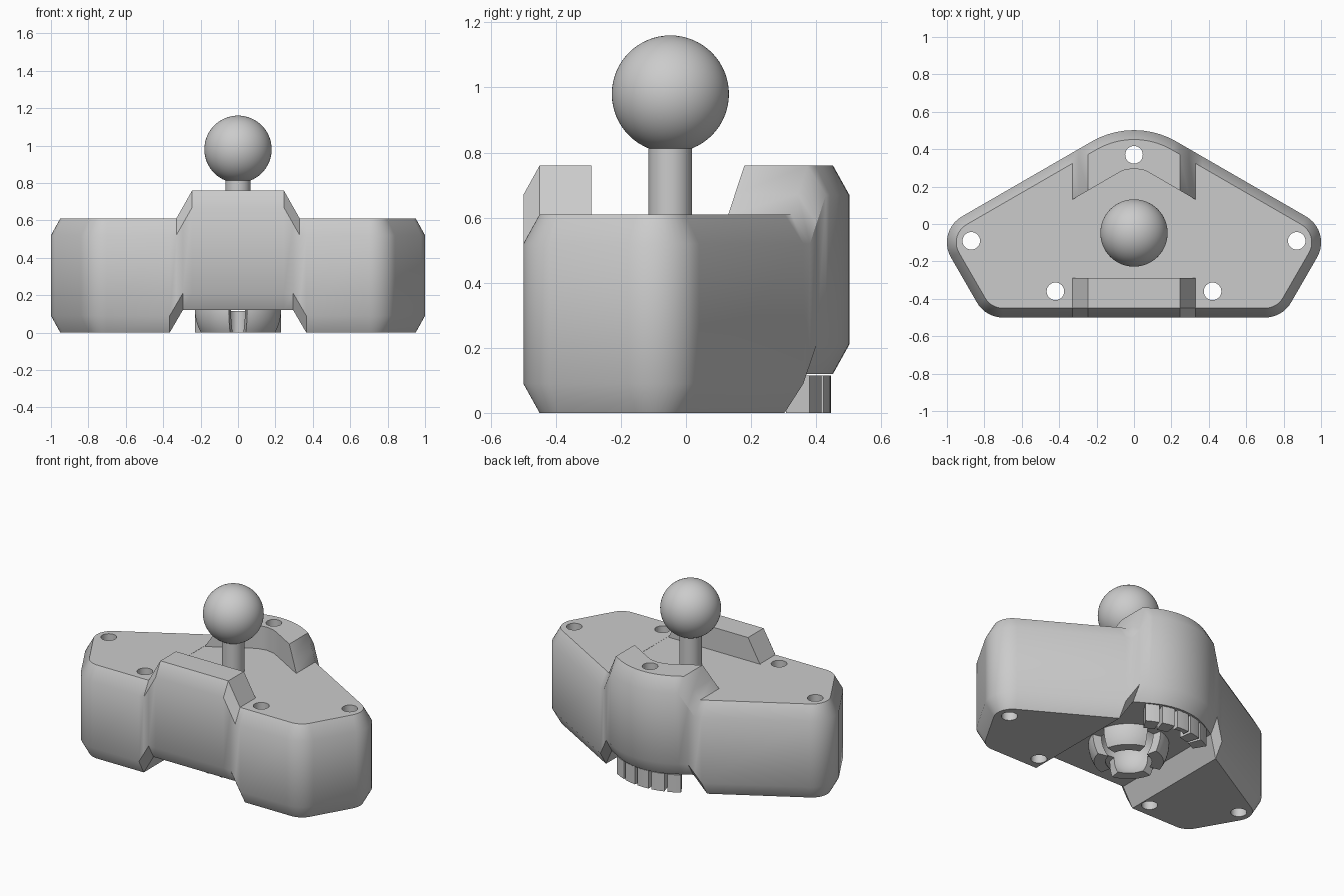
import bpy, bmesh
from math import radians, sin, cos, sqrt
from mathutils import Vector

if "Cube" in bpy.data.objects:
    bpy.data.objects.remove(bpy.data.objects["Cube"])

grey = bpy.data.materials.new("plain grey")
grey.use_nodes = True
grey.diffuse_color = (0.6, 0.6, 0.6, 1)
grey.node_tree.nodes["Principled BSDF"].inputs["Base Color"].default_value = (0.6, 0.6, 0.6, 1)

BALL_Y = -0.048


def to_object(name, bm):
    bmesh.ops.recalc_face_normals(bm, faces=bm.faces[:])
    mesh = bpy.data.meshes.new(name)
    bm.to_mesh(mesh)
    bm.free()
    ob = bpy.data.objects.new(name, mesh)
    ob.data.materials.append(grey)
    bpy.context.collection.objects.link(ob)
    return ob


def loft(rings):
    """Closed solid through rings of equal point count."""
    bm = bmesh.new()
    loops = [[bm.verts.new(p) for p in ring] for ring in rings]
    n = len(loops[0])
    for a, b in zip(loops, loops[1:]):
        for i in range(n):
            j = (i + 1) % n
            bm.faces.new((a[i], a[j], b[j], b[i]))
    bm.faces.new(loops[0][::-1])
    bm.faces.new(loops[-1])
    return bm


def prism(points, z0, z1):
    return loft([[(x, y, z) for x, y in points] for z in (z0, z1)])


def sweep(name, profile, a0, a1, centre_y, steps):
    """Sweep an (r, z) profile around a vertical axis between two angles."""
    rings = []
    for i in range(steps + 1):
        a = radians(a0 + (a1 - a0) * i / steps)
        rings.append([(r * cos(a), centre_y + r * sin(a), z) for r, z in profile])
    return to_object(name, loft(rings))


def cut(target, cutter):
    cutter.hide_render = True
    mod = target.modifiers.new("cut", "BOOLEAN")
    mod.operation, mod.solver, mod.object = "DIFFERENCE", "EXACT", cutter
    bpy.context.view_layer.objects.active = target
    bpy.ops.object.modifier_apply(modifier=mod.name)
    bpy.data.objects.remove(cutter)


def cylinder(name, x, y, r, z0, z1, sides=32):
    ring = [(x + r * cos(radians(360 * i / sides)), y + r * sin(radians(360 * i / sides)))
            for i in range(sides)]
    return to_object(name, prism(ring, z0, z1))


def sphere(name, r, z):
    bm = bmesh.new()
    bmesh.ops.create_uvsphere(bm, u_segments=64, v_segments=32, radius=r)
    bmesh.ops.translate(bm, verts=bm.verts[:], vec=(0, BALL_Y, z))
    return to_object(name, bm)


# Rounded pentagon: each side is (normal angle, distance), each corner has a radius
SIDES = [(60, 0.495), (120, 0.495), (210, 0.937), (270, 0.5), (330, 0.937)]
RADII = [0.45, 0.16, 0.16, 0.16, 0.16]


def outline(inset, z, steps=10):
    points = []
    for i, r in enumerate(RADII):
        (a, d), (b, e) = SIDES[i], SIDES[(i + 1) % 5]
        turn = (b - a) % 360
        a, b = radians(a), radians(a + turn)
        d, e, det = d - r, e - r, sin(b - a)
        cx = (d * sin(b) - e * sin(a)) / det
        cy = (e * cos(a) - d * cos(b)) / det
        for k in range(steps + 1):
            t = a + (b - a) * k / steps
            points.append((cx + (r - inset) * cos(t), cy + (r - inset) * sin(t), z))
    return points


def ramp(x, inner, outer):
    return min(1, max(0, (outer - abs(x)) / (outer - inner)))


# Body: chamfered slab, then the middle is lifted at the top and at the bottom
bm = loft([outline(0.05, 0), outline(0, 0.09), outline(0, 0.52), outline(0.05, 0.61)])
for x in (0.245, 0.33, 0.295, 0.365):
    for s in (-1, 1):
        bmesh.ops.bisect_plane(bm, geom=bm.verts[:] + bm.edges[:] + bm.faces[:],
                               plane_co=(s * x, 0, 0), plane_no=(1, 0, 0))
for v in bm.verts:
    if v.co.z > 0.3:
        v.co.z += 0.15 * ramp(v.co.x, 0.245, 0.33)
    else:
        v.co.z += 0.12 * ramp(v.co.x, 0.295, 0.365)
body = to_object("body", bm)

# Channel across the raised middle, leaving a front and a back shoulder
channel = [(-0.335, -0.29), (0.335, -0.29), (0.335, 0.127), (0.12, 0.252), (0.06, 0.286),
           (0, 0.297), (-0.06, 0.286), (-0.12, 0.252), (-0.335, 0.127)]
cut(body, to_object("channel_cutter", prism(channel, 0.609, 1)))

# Ball cavity and the five screw holes
cut(body, sphere("cavity_cutter", 0.18, 0.12))
for x, y in ((0.87, -0.09), (-0.87, -0.09), (0.42, -0.36), (-0.42, -0.36), (0, 0.37)):
    cut(body, cylinder("hole_cutter", x, y, 0.047, -0.1, 1))

# Ball on its neck
neck = cylinder("neck", 0, BALL_Y, 0.067, 0.6, 0.84, 48)
ball = sphere("ball", 0.18, 0.98)
parts = [body, neck, ball]

# Socket petals gripping a ball from below
heights = [0.14 * i / 8 for i in range(9)]
shell = [(sqrt(0.235 ** 2 - (z - 0.12) ** 2), z) for z in heights]
shell += [(sqrt(0.18 ** 2 - (z - 0.12) ** 2), z) for z in reversed(heights)]
for i, name in enumerate(("back_left", "back_right", "front_right", "front_left")):
    mid = 45 + 90 * i
    parts.append(sweep("socket_petal_" + name, shell, mid - 33, mid + 33, BALL_Y, 12))

# Row of small support blocks under the back shoulder
block = [(0.36, 0), (0.445, 0), (0.445, 0.115), (0.36, 0.115)]
for i in range(5):
    mid = 90 + (i - 2) * 13
    support = sweep(f"support_block_{i + 1}", block, mid - 5.3, mid + 5.3, 0, 4)
    if i == 2:
        cut(support, cylinder("hole_cutter", 0, 0.37, 0.047, -0.1, 0.3))
    parts.append(support)

# Smooth shading with sharp edges kept
bpy.ops.object.select_all(action="DESELECT")
for ob in parts:
    ob.select_set(True)
bpy.context.view_layer.objects.active = body
bpy.ops.object.shade_smooth_by_angle(angle=radians(31))
